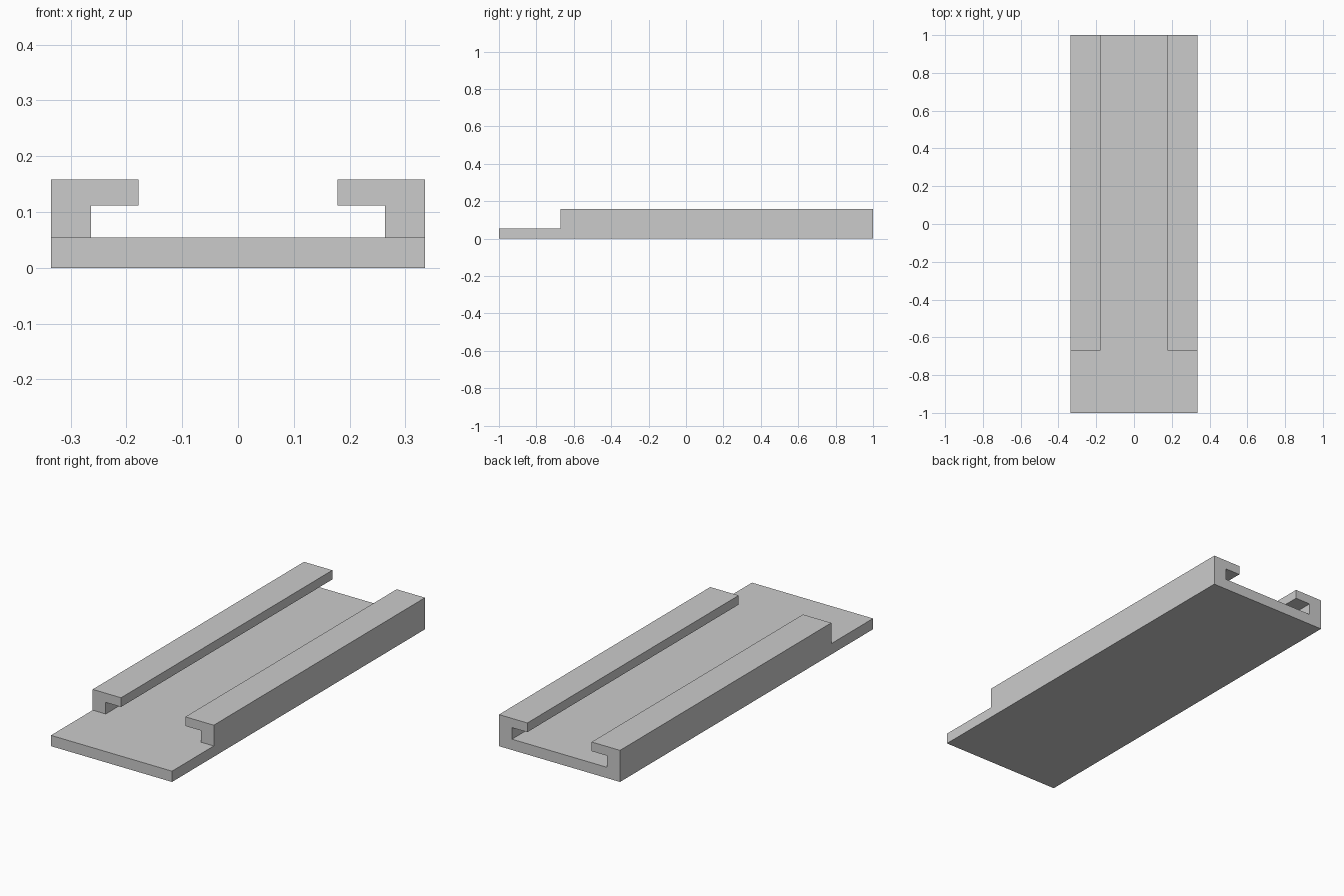
import bpy
import bmesh
from mathutils import Matrix, Vector

default = bpy.data.objects.get("Cube")
if default:
    bpy.data.objects.remove(default, do_unlink=True)

HALF_WIDTH, WALL_X, LIP_X = 0.335, 0.263, 0.178
BASE_TOP, LIP_BOTTOM, RAIL_TOP = 0.054, 0.112, 0.158
RAIL_FRONT = -0.67

grey = bpy.data.materials.new("plain grey")
grey.use_nodes = True
colour = (0.6, 0.6, 0.6, 1)
grey.diffuse_color = colour
grey.node_tree.nodes["Principled BSDF"].inputs["Base Color"].default_value = colour


def pull(bm, faces, offset):
    """Extrude separate faces along an offset and return the moved faces."""
    moved = bmesh.ops.extrude_discrete_faces(bm, faces=faces)["faces"]
    verts = list({v for f in moved for v in f.verts})
    bmesh.ops.translate(bm, verts=verts, vec=offset)
    return moved


# Base plate, cut along the feet of the rails
bm = bmesh.new()
bmesh.ops.create_cube(bm, size=1, matrix=Matrix.Translation((0, 0, BASE_TOP / 2))
                      @ Matrix.Diagonal((2 * HALF_WIDTH, 2, BASE_TOP, 1)))
for point, normal in (((WALL_X, 0, 0), (1, 0, 0)), ((-WALL_X, 0, 0), (1, 0, 0)),
                      ((0, RAIL_FRONT, 0), (0, 1, 0))):
    bmesh.ops.bisect_plane(bm, geom=bm.verts[:] + bm.edges[:] + bm.faces[:],
                           plane_co=point, plane_no=normal)

# Upright rail walls in two steps
bm.normal_update()
feet = [f for f in bm.faces if f.normal.z > 0.9
        and abs(f.calc_center_median().x) > WALL_X
        and f.calc_center_median().y > RAIL_FRONT]
feet = pull(bm, feet, Vector((0, 0, LIP_BOTTOM - BASE_TOP)))
pull(bm, feet, Vector((0, 0, RAIL_TOP - LIP_BOTTOM)))

# Overhanging lips, drawn inward from the upper wall faces
bm.normal_update()
for side in (-1, 1):
    inner = [f for f in bm.faces if f.normal.x * side < -0.9
             and f.calc_center_median().z > LIP_BOTTOM
             and f.calc_center_median().x * side > 0]
    pull(bm, inner, Vector((-side * (WALL_X - LIP_X), 0, 0)))

# Merge flat regions into clean faces
bmesh.ops.remove_doubles(bm, verts=bm.verts[:], dist=0.0001)
bmesh.ops.dissolve_limit(bm, angle_limit=0.01, verts=bm.verts[:], edges=bm.edges[:])
bmesh.ops.recalc_face_normals(bm, faces=bm.faces[:])

mesh = bpy.data.meshes.new("slotted_channel")
bm.to_mesh(mesh)
bm.free()
mesh.materials.append(grey)
channel = bpy.data.objects.new("slotted_channel", mesh)
bpy.context.collection.objects.link(channel)
